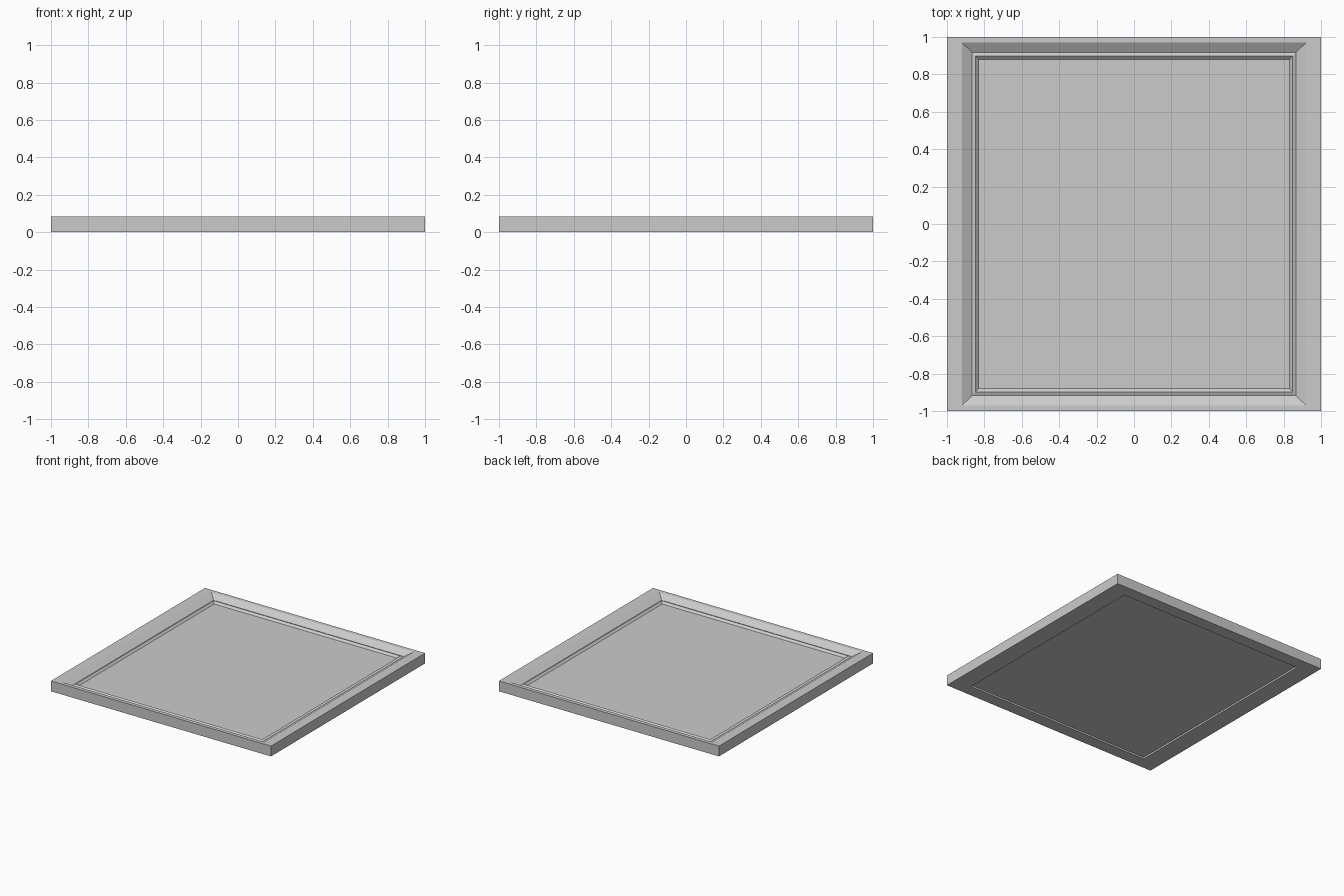
import bpy, bmesh

if "Cube" in bpy.data.objects:
    bpy.data.objects.remove(bpy.data.objects["Cube"])


def swept_frame(name, profile):
    """Sweep a closed (x half size, y half size, z) profile around a mitred rectangle."""
    bm = bmesh.new()
    rings = [[bm.verts.new((sx * hx, sy * hy, z)) for hx, hy, z in profile]
             for sx, sy in ((1, 1), (-1, 1), (-1, -1), (1, -1))]
    n = len(profile)
    for c in range(4):
        a, b = rings[c], rings[(c + 1) % 4]
        for i in range(n):
            j = (i + 1) % n
            bm.faces.new((a[i], a[j], b[j], b[i]))
    bmesh.ops.recalc_face_normals(bm, faces=bm.faces)
    mesh = bpy.data.meshes.new(name)
    bm.to_mesh(mesh)
    bm.free()
    obj = bpy.data.objects.new(name, mesh)
    bpy.context.collection.objects.link(obj)
    return obj


# Outer frame: flat rim, sloping inner bevel, small raised bead, open back
swept_frame("frame", [
    (1.0, 1.0, 0.0),
    (1.0, 1.0, 0.085),
    (0.92, 0.97, 0.085),
    (0.865, 0.917, 0.052),
    (0.848, 0.898, 0.060),
    (0.832, 0.88, 0.044),
    (0.848, 0.898, 0.036),
    (0.848, 0.898, 0.0),
])

# Inset panel, recessed from the back
bpy.ops.mesh.primitive_cube_add(size=2, location=(0, 0, 0.029))
panel = bpy.context.object
panel.name = "panel"
panel.scale = (0.848, 0.898, 0.015)
